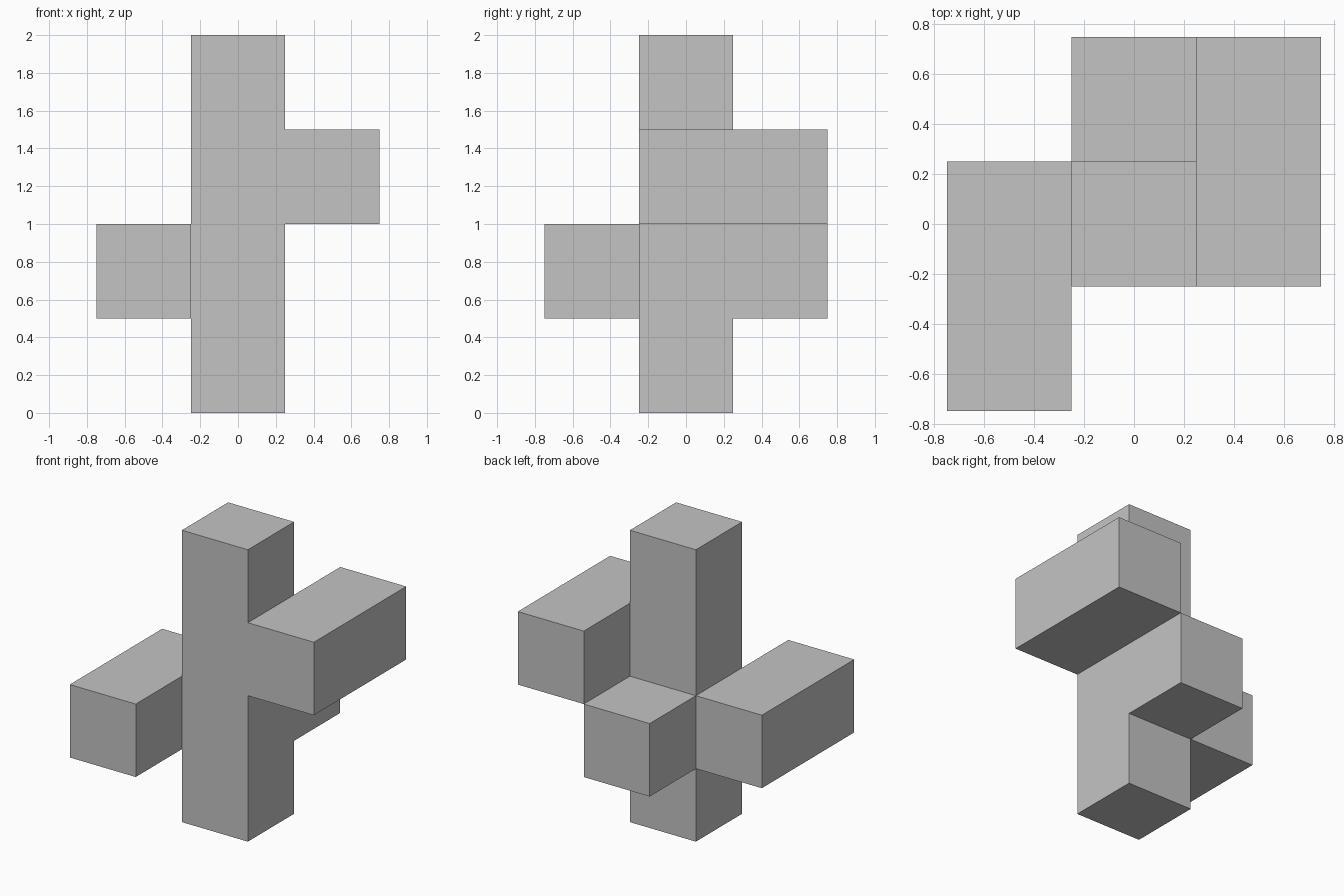
import bpy
import bmesh
from math import radians
from mathutils import Vector

cube = bpy.data.objects.get("Cube")
if cube:
    bpy.data.objects.remove(cube, do_unlink=True)

CELL = 0.5

# Bars on a grid of cubes: first cell, step direction, number of cells
BARS = {
    "column": ((0, 0, 0), (0, 0, 1), 4),
    "right_bar": ((-1, -1, 1), (0, 1, 0), 2),
    "left_bar": ((1, 0, 2), (0, 1, 0), 2),
    "back_stub": ((0, 1, 1), (0, 1, 0), 1),
}
AXES = [Vector(a) for a in ((1, 0, 0), (0, 1, 0), (0, 0, 1))]


def bar_cells(start, step, count):
    return {tuple(s + d * i for s, d in zip(start, step)) for i in range(count)}


def add_face(bm, cell, axis, sign):
    """Add the square on one side of a cell, facing outward."""
    n = AXES[axis] * sign
    u = AXES[(axis + 1) % 3]
    v = AXES[(axis + 2) % 3] * sign
    centre = Vector(cell) + AXES[2] / 2 + n / 2
    corners = [centre + (u * a + v * b) / 2
               for a, b in ((-1, -1), (1, -1), (1, 1), (-1, 1))]
    bm.faces.new([bm.verts.new(c * CELL) for c in corners])


# Plain grey finish
grey = bpy.data.materials.new("plain_grey")
grey.use_nodes = True
colour = (0.55, 0.55, 0.55, 1)
grey.diffuse_color = colour
grey.node_tree.nodes["Principled BSDF"].inputs["Base Color"].default_value = colour

# Joined body: only the outer sides of the cells are built
cells = set().union(*(bar_cells(*bar) for bar in BARS.values()))
bm = bmesh.new()
for cell in sorted(cells):
    for axis in range(3):
        for sign in (-1, 1):
            neighbour = list(cell)
            neighbour[axis] += sign
            if tuple(neighbour) not in cells:
                add_face(bm, cell, axis, sign)

# Weld the squares and merge flat areas into single faces
bmesh.ops.remove_doubles(bm, verts=bm.verts, dist=0.001)
bmesh.ops.dissolve_limit(bm, angle_limit=radians(1), verts=bm.verts, edges=bm.edges)

mesh = bpy.data.meshes.new("block_cross")
bm.to_mesh(mesh)
bm.free()
mesh.materials.append(grey)
body = bpy.data.objects.new("block_cross", mesh)
bpy.context.collection.objects.link(body)
